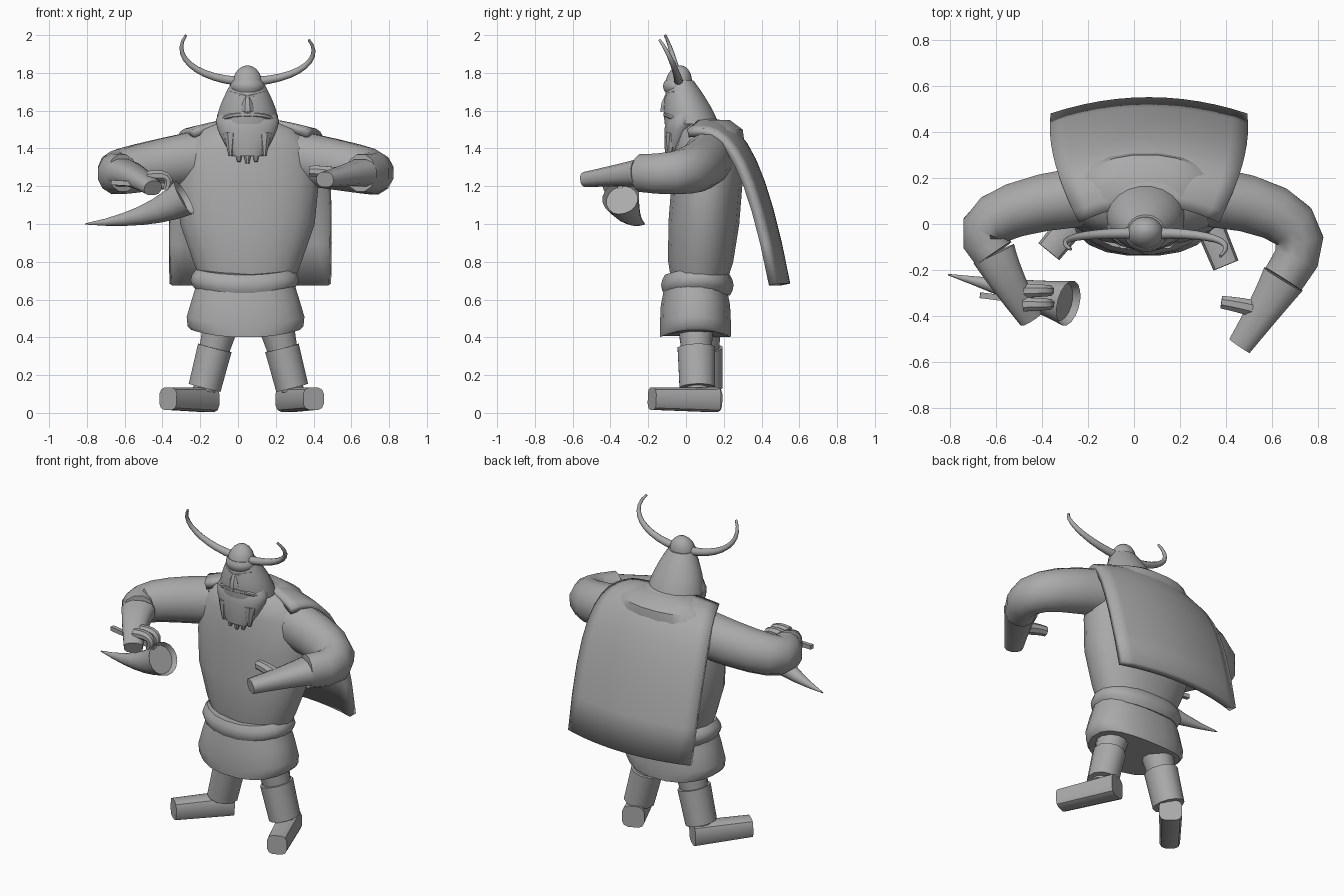
import bpy
import bmesh
from math import sin, cos, pi, radians
from mathutils import Vector

old = bpy.data.objects.get("Cube")
if old:
    bpy.data.objects.remove(old, do_unlink=True)

across, depthwise, upward = Vector((1, 0, 0)), Vector((0, 1, 0)), Vector((0, 0, 1))
middle = 0.05

grey = bpy.data.materials.new("plain grey")
grey.use_nodes = True
grey.diffuse_color = (0.4, 0.4, 0.4, 1)
shader = grey.node_tree.nodes["Principled BSDF"]
shader.inputs["Base Color"].default_value = grey.diffuse_color


def finish(name, bm):
    """Turn a bmesh into a smooth object that keeps its sharp edges."""
    bmesh.ops.recalc_face_normals(bm, faces=bm.faces)
    mesh = bpy.data.meshes.new(name)
    bm.to_mesh(mesh)
    bm.free()
    mesh.materials.append(grey)
    mesh.shade_smooth()
    mesh.set_sharp_from_angle(angle=radians(40))
    obj = bpy.data.objects.new(name, mesh)
    bpy.context.scene.collection.objects.link(obj)
    return obj


def soften(value, power):
    return abs(value) ** power * (1 if value >= 0 else -1)


def skin(name, stations, sides, square, sag=0, hollow=0):
    """Bridge rings given as (centre, width vector, height vector)."""
    bm = bmesh.new()
    rings = []
    for centre, wide, high in stations:
        ring = []
        for k in range(sides):
            angle = 2 * pi * (k + 0.5) / sides
            offset = wide * soften(cos(angle), square) + high * soften(sin(angle), square)
            ring.append(bm.verts.new(centre + offset + upward * sag * cos(angle) ** 2))
        rings.append(ring)
    for near, far in zip(rings, rings[1:]):
        for k in range(sides):
            n = (k + 1) % sides
            bm.faces.new((near[k], near[n], far[n], far[k]))
    bm.faces.new(rings[-1])
    opening = bm.faces.new(rings[0])
    if hollow:
        bm.normal_update()
        bmesh.ops.inset_region(bm, faces=[opening], thickness=0.015)
        inward = (stations[1][0] - stations[0][0]).normalized() * hollow
        bmesh.ops.translate(bm, vec=inward, verts=opening.verts)
    return finish(name, bm)


def upright(name, rows, x=middle, y=0.0, depth=1.0, limit=1.0, lean=0.0, square=1.0, sag=0.0):
    """Stack level ovals; each row is (height, half width)."""
    base = rows[0][0]
    stations = []
    for z, half in rows:
        centre = Vector((x, y + lean * (z - base), z))
        stations.append((centre, across * half, depthwise * min(half * depth, limit)))
    return skin(name, stations, 20, square, sag=sag)


def along(name, points, start, end, flat=1.0, ref=upward, sides=12, square=1.0, hollow=0):
    """Sweep a tapering oval along a path of points."""
    points = [Vector(p) for p in points]
    last = len(points) - 1
    stations = []
    for i, point in enumerate(points):
        ahead = (points[min(i + 1, last)] - points[max(i - 1, 0)]).normalized()
        side = ahead.cross(ref).normalized()
        radius = start + (end - start) * i / last
        stations.append((point, side * radius, side.cross(ahead) * radius * flat))
    return skin(name, stations, sides, square, hollow=hollow)


def bend(a, b, c, steps=6):
    """Points on the smooth arc from a to c that is pulled towards b."""
    a, b, c = Vector(a), Vector(b), Vector(c)
    return [a.lerp(b, i / steps).lerp(b.lerp(c, i / steps), i / steps) for i in range(steps + 1)]


def steps_to_one(count):
    return [i / count for i in range(count + 1)]


# Tunic, belt and skirt
upright("tunic", [(0.7, 0.25), (0.8, 0.29), (1, 0.36), (1.2, 0.38), (1.4, 0.36), (1.5, 0.28),
                  (1.55, 0.16)],
        y=0.07, depth=0.6, limit=0.19, lean=0.08, square=0.9)
upright("belt", [(0.62 + 0.11 * t, 0.26 + 0.03 * sin(pi * t)) for t in steps_to_one(4)],
        x=0.035, y=0.06, depth=0.67, sag=0.03, square=0.9)
upright("skirt", [(0.4, 0.29), (0.42, 0.31), (0.47, 0.315), (0.57, 0.285), (0.68, 0.25)],
        x=0.04, y=0.05, depth=0.65, limit=0.19, sag=0.04, square=0.85)

# Head with long hair, helmet and beard
upright("hair", [(1.53 + 0.23 * t, 0.17 - 0.09 * t ** 1.5) for t in steps_to_one(5)],
        y=0.03, depth=0.85, lean=-0.25)
upright("helmet_band", [(1.7 + 0.06 * t, 0.08 + 0.012 * sin(pi * t)) for t in steps_to_one(4)],
        y=-0.04, depth=0.9)
upright("helmet_dome", [(1.74 + 0.1 * sin(t * 1.5), 0.08 * cos(t * 1.5)) for t in steps_to_one(5)],
        y=-0.04, depth=0.9, lean=0.1)
upright("beard", [(1.36, 0.08), (1.42, 0.12), (1.5, 0.16), (1.55, 0.17), (1.59, 0.15)],
        y=-0.07, depth=0.5, lean=0.25)
for number in range(-2, 3):
    x = middle + 0.045 * number
    tip = 1.32 + 0.01 * number ** 2
    along(f"beard_lock_{number + 3}",
          [(x, -0.07, tip + 0.12), (x, -0.08, tip + 0.06), (x, -0.085, tip)],
          0.04, 0.01, ref=depthwise, sides=8)

# Face
along("nose", bend((middle, -0.09, 1.68), (middle, -0.11, 1.64), (middle, -0.1, 1.6)),
      0.018, 0.038, ref=depthwise, sides=8)
for label, way in (("left", 1), ("right", -1)):
    along(label + "_moustache", bend((middle, -0.1, 1.58), (middle + way * 0.1, -0.1, 1.58),
                                     (middle + way * 0.14, -0.05, 1.55)), 0.022, 0.008, sides=8)
    along(label + "_brow", bend((middle, -0.1, 1.67), (middle + way * 0.05, -0.1, 1.69),
                                (middle + way * 0.09, -0.06, 1.7)), 0.015, 0.008, sides=8)

# Helmet horns sweep outwards, then curl up; the right one stands higher
for label, way, rise, reach in (("left", 1, 0.16, 0.1), ("right", -1, 0.178, 0.07)):
    path = []
    for t in steps_to_one(10):
        turn = 0.15 + 1.8 * t
        path.append((middle + way * 0.35 * sin(turn), -0.04 - reach * t * t,
                     1.755 + rise * (1 - cos(turn))))
    along(label + "_helmet_horn", path, 0.025, 0.007, ref=depthwise, sides=10)

# Arms: sleeve, hand and fingers
arms = (("left", 1, (0.65, -0.24, 1.27), (0.59, -0.34, 1.26), (0.46, -0.53, 1.235)),
        ("right", -1, (-0.61, -0.13, 1.27), (-0.56, -0.24, 1.27), (-0.45, -0.41, 1.19)))
for label, way, wrist, palm, tips in arms:
    shoulder = (middle + way * 0.27, 0.12, 1.35)
    elbow = (middle + way * 0.84, 0.05, 1.25)
    along(label + "_sleeve", bend(shoulder, elbow, wrist), 0.135, 0.095, flat=1.08)
    along(label + "_hand", bend(wrist, palm, tips), 0.1, 0.055, flat=0.75, square=0.8)
along("left_thumb", bend((0.53, -0.37, 1.26), (0.45, -0.35, 1.28), (0.38, -0.34, 1.28)),
      0.04, 0.03, sides=8)
for label, y in (("thumb", -0.29), ("fingers", -0.35)):
    along("right_" + label, bend((-0.48, y, 1.25), (-0.33, y, 1.28), (-0.38, y, 1.18)),
          0.033, 0.02, ref=depthwise, sides=8)

# Drinking horn and the bar held above it
along("drinking_horn", bend((-0.285, -0.345, 1.14), (-0.47, -0.3, 1.02), (-0.81, -0.22, 1)),
      0.1, 0.003, ref=depthwise, sides=16, hollow=0.03)
along("horn_bar", [(-0.67, -0.31, 1.22), (-0.34, -0.35, 1.2)], 0.018, 0.018, sides=4)

# Legs: thigh, boot cuff and foot
legs = (("left", (0.18, 0.05), (0.29, 0.06), (0.26, 0.16), (0.4, -0.18)),
        ("right", (-0.07, 0.09), (-0.18, 0.1), (-0.15, 0.15), (-0.37, -0.12)))
for label, hip, ankle, heel, toe in legs:
    top = Vector((*hip, 0.55))
    bottom = Vector((*ankle, 0.12))
    along(label + "_thigh", bend(top, top.lerp(bottom, 0.4), bottom), 0.11, 0.06, ref=depthwise)
    along(label + "_boot_cuff", [top.lerp(bottom, t) for t in (0.48, 0.7, 0.97)],
          0.095, 0.09, ref=depthwise, flat=1.08)
    along(label + "_foot", [Vector((*heel, 0.07)).lerp(Vector((*toe, 0.075)), t)
                            for t in steps_to_one(4)], 0.068, 0.06, square=0.6)

# Cape: a sheet draped over the shoulders and hanging down the back
bm = bmesh.new()
columns = 12
previous = []
for t in steps_to_one(10):
    half = 0.3 + 0.125 * sin(1.8 * t)
    row = []
    for k in range(columns + 1):
        u = 2 * k / columns - 1
        row.append(bm.verts.new((middle + 0.015 + u * half,
                                 0.08 + 0.45 * t - 0.07 * u * u,
                                 1.54 - 0.86 * t ** 2.8 - 0.06 * (1 - t) * u * u)))
    for k in range(len(previous) - 1):
        bm.faces.new((previous[k], previous[k + 1], row[k + 1], row[k]))
    previous = row
cape = finish("cape", bm)
thick = cape.modifiers.new("thickness", "SOLIDIFY")
thick.thickness = 0.045
thick.offset = 0
